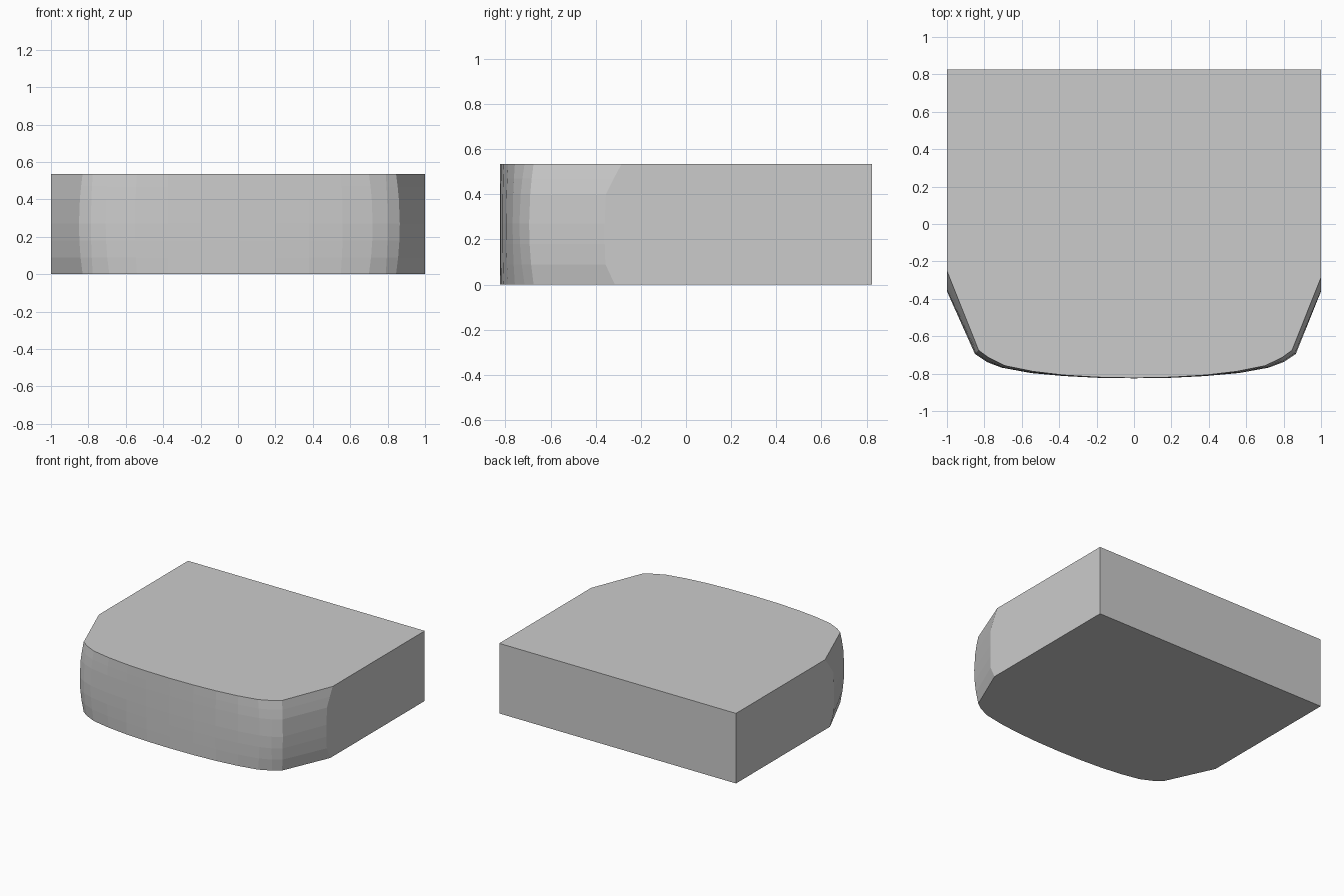
import bpy, bmesh

if "Cube" in bpy.data.objects:
    bpy.data.objects.remove(bpy.data.objects["Cube"])

# Front curve, centre to right corner: at the rims and at mid height
RIM = [(0, -.823), (.2, -.819), (.38, -.808), (.55, -.788), (.70, -.758), (.79, -.715), (.845, -.675)]
MID = [(0, -.825), (.2, -.822), (.38, -.813), (.56, -.797), (.72, -.768), (.80, -.738), (.865, -.695)]
# Heights with the y where the chamfer meets the left and right side walls
LEVELS = [(0, -.31, -.315), (.09, -.355, -.357), (.18, -.36, -.36), (.27, -.36, -.36),
          (.40, -.35, -.355), (.47, -.30, -.32), (.535, -.25, -.285)]
H, BACK = .535, .825


def section(z, left_y, right_y):
    """Closed outline of the block at one height."""
    bulge = 1 - ((z - H / 2) / (H / 2)) ** 2
    half = [(a[0] + (b[0] - a[0]) * bulge, a[1] + (b[1] - a[1]) * bulge) for a, b in zip(RIM, MID)]
    left = [(-x * .983, y) for x, y in reversed(half[1:])]
    pts = [(-1, BACK), (-1, left_y)] + left + half + [(1, right_y), (1, BACK)]
    return [(x, y, z) for x, y in pts]


# Lofted body: straight back and sides, bulged front
bm = bmesh.new()
rings = [[bm.verts.new(p) for p in section(*level)] for level in LEVELS]
n = len(rings[0])
for low, high in zip(rings, rings[1:]):
    for i in range(n):
        j = (i + 1) % n
        bm.faces.new((low[i], low[j], high[j], high[i]))
bm.faces.new(list(reversed(rings[0])))
bm.faces.new(rings[-1])
bmesh.ops.recalc_face_normals(bm, faces=bm.faces[:])
mesh = bpy.data.meshes.new("rounded_front_block")
bm.to_mesh(mesh)
bm.free()
block = bpy.data.objects.new("rounded_front_block", mesh)
bpy.context.collection.objects.link(block)
